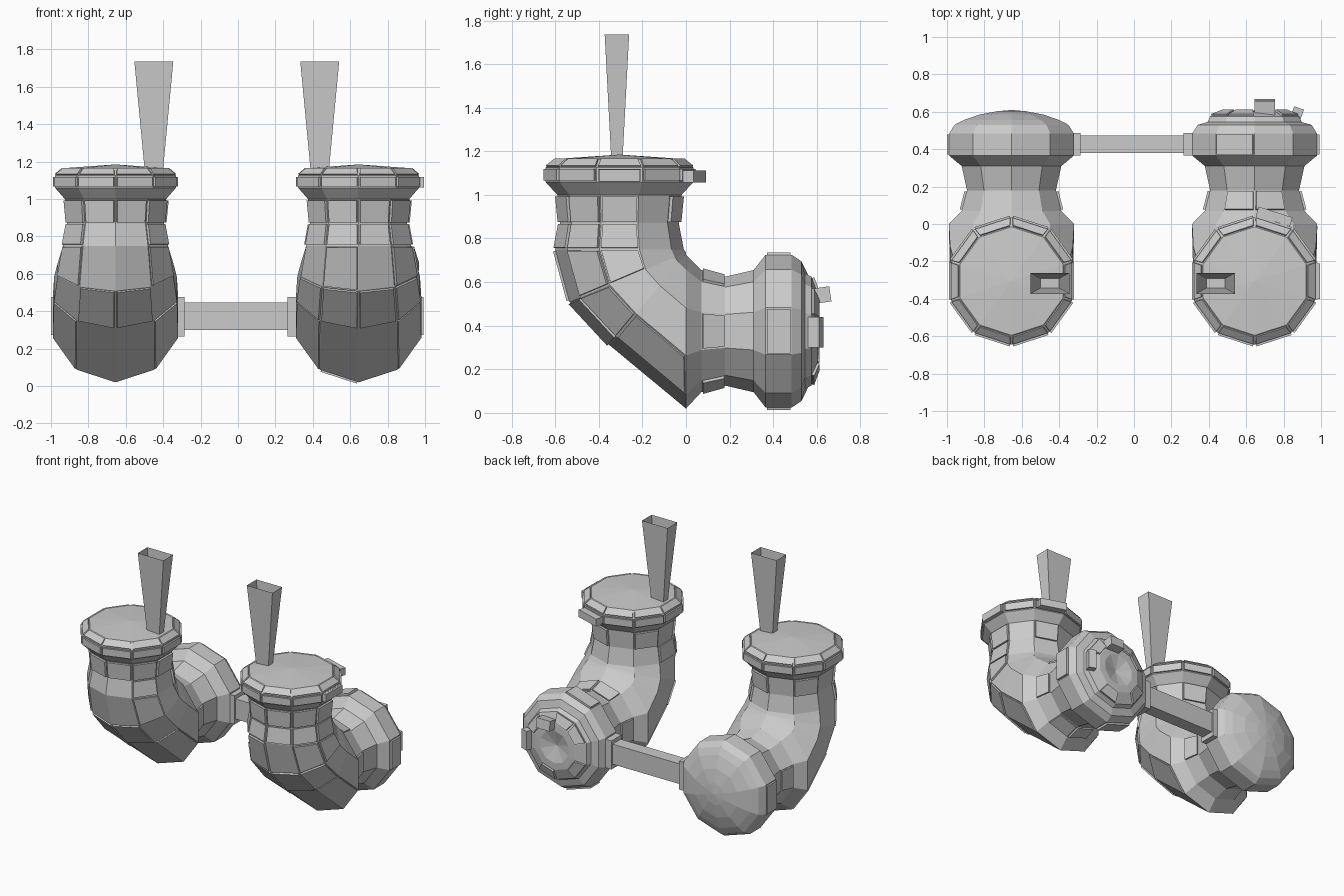
import bpy, bmesh, math
from mathutils import Vector, Matrix

if "Cube" in bpy.data.objects:
    bpy.data.objects.remove(bpy.data.objects["Cube"])

N = 10  # sides of each pipe


def finish(name, bm):
    bmesh.ops.recalc_face_normals(bm, faces=bm.faces[:])
    me = bpy.data.meshes.new(name)
    bm.to_mesh(me)
    bm.free()
    ob = bpy.data.objects.new(name, me)
    bpy.context.collection.objects.link(ob)
    return ob


def box(name, centre, size, rot=(0, 0, 0)):
    bm = bmesh.new()
    bmesh.ops.create_cube(bm, size=1, matrix=Matrix.Diagonal((*size, 1)))
    ob = finish(name, bm)
    ob.location = centre
    ob.rotation_euler = rot
    return ob


def upright(z, r):
    return (-0.305 - r, z, -0.305 + r, z, r)


def level(y, r):
    return (y, 0.375 - r, y, 0.375 + r, r)


# Cross-sections along the elbow: outer y,z / inner y,z / half width
BODY = [
    upright(1.165, 0.29), upright(1.125, 0.34), upright(1.06, 0.34),
    upright(1.0, 0.285), upright(0.87, 0.272),
    (-0.60, 0.75, -0.01, 0.75, 0.295),
    (-0.535, 0.51, 0.0, 0.735, 0.325),
    (-0.35, 0.31, 0.0, 0.73, 0.345),
    (0.0, 0.02, 0.0, 0.725, 0.352),
    level(0.07, 0.28), level(0.18, 0.25), level(0.31, 0.28),
    level(0.365, 0.35), level(0.485, 0.35), level(0.53, 0.32),
]


def elbow(name, x, end, end_tip, plates):
    bm = bmesh.new()
    rings = []
    for oy, oz, iy, iz, w in BODY + end:
        mid = Vector((0, (oy + iy) / 2, (oz + iz) / 2))
        v = Vector((0, oy, oz)) - mid
        rings.append([bm.verts.new(mid + v * math.cos(a) + Vector((w * math.sin(a), 0, 0)))
                      for a in (2 * math.pi * k / N for k in range(N))])
    grid = {}
    for i in range(len(rings) - 1):
        for k in range(N):
            j = (k + 1) % N
            grid[i, k] = bm.faces.new((rings[i][k], rings[i][j], rings[i + 1][j], rings[i + 1][k]))
    # shallow cones close both ends
    for ring, tip in ((rings[0], (0, -0.305, 1.185)), (rings[-1], (0, end_tip, 0.375))):
        t = bm.verts.new(tip)
        for k in range(N):
            bm.faces.new((ring[k], ring[(k + 1) % N], t))
    bmesh.ops.recalc_face_normals(bm, faces=bm.faces[:])
    bm.normal_update()
    # raised armour plates
    for row, (sides, height) in plates.items():
        for k in sides:
            f = grid[row, k]
            n = f.normal.copy()
            bmesh.ops.inset_individual(bm, faces=[f], thickness=0.009)
            new = bmesh.ops.extrude_discrete_faces(bm, faces=[f])["faces"]
            bmesh.ops.translate(bm, verts=new[0].verts[:], vec=n * height)
    finish(name, bm).location.x = x


ALL = range(N)
common = {0: (ALL, 0.008), 1: (ALL, 0.012), 3: ((0, 1, 2, 4, 6, 8, 9), 0.014)}

# Left elbow with smooth domed end
elbow("left_elbow", -0.655,
      [level(0.555, 0.27), level(0.585, 0.18), level(0.603, 0.08)], 0.61,
      {**common, 4: ((1, 3, 8), 0.014), 5: ((1, 8), 0.01), 6: ((0, 9), 0.01),
       7: ((1, 8), 0.008), 9: ((2, 7), 0.012), 12: ((7,), 0.012)})

# Right elbow with broken, recessed end
elbow("right_elbow", 0.645,
      [level(0.545, 0.265), level(0.575, 0.25), level(0.605, 0.17), level(0.607, 0.12)], 0.575,
      {**common, 4: ((0, 1, 2, 7, 8, 9), 0.012), 5: ((1, 2, 9), 0.014),
       6: ((0, 1, 8, 9), 0.012), 7: ((1, 8), 0.008), 9: ((0, 2, 4, 5, 7, 9), 0.012),
       12: ((2, 5, 9), 0.014), 16: ((0, 3, 5, 6, 8), 0.012)})

# Debris blocks on the broken end and a lug on the flange
box("end_block_upper", (0.70, 0.62, 0.54), (0.11, 0.085, 0.07), (0.15, 0, 0))
box("end_block_side", (0.87, 0.585, 0.37), (0.055, 0.075, 0.14), (0, 0, -0.35))
box("flange_lug", (0.965, -0.305, 1.09), (0.06, 0.19, 0.055))
box("flange_lug_rear", (0.75, 0.04, 1.085), (0.19, 0.05, 0.055), (0, 0, -0.31))

# Connecting bar with end plates
box("connecting_bar", (-0.005, 0.427, 0.373), (0.60, 0.095, 0.148))
box("bar_plate_left", (-0.315, 0.427, 0.37), (0.06, 0.12, 0.21))
box("bar_plate_right", (0.295, 0.427, 0.37), (0.06, 0.12, 0.21))

# Open-topped flared stacks
for side, x in (("left", -0.45), ("right", 0.437)):
    bm = bmesh.new()
    low, high = [[bm.verts.new((x + sx * w, -0.317 + sy * d, z))
                  for sx, sy in ((-1, -1), (1, -1), (1, 1), (-1, 1))]
                 for w, d, z in ((0.05, 0.026, 1.165), (0.104, 0.056, 1.735))]
    for k in range(4):
        bm.faces.new((low[k], low[(k + 1) % 4], high[(k + 1) % 4], high[k]))
    finish(side + "_flared_stack", bm)
